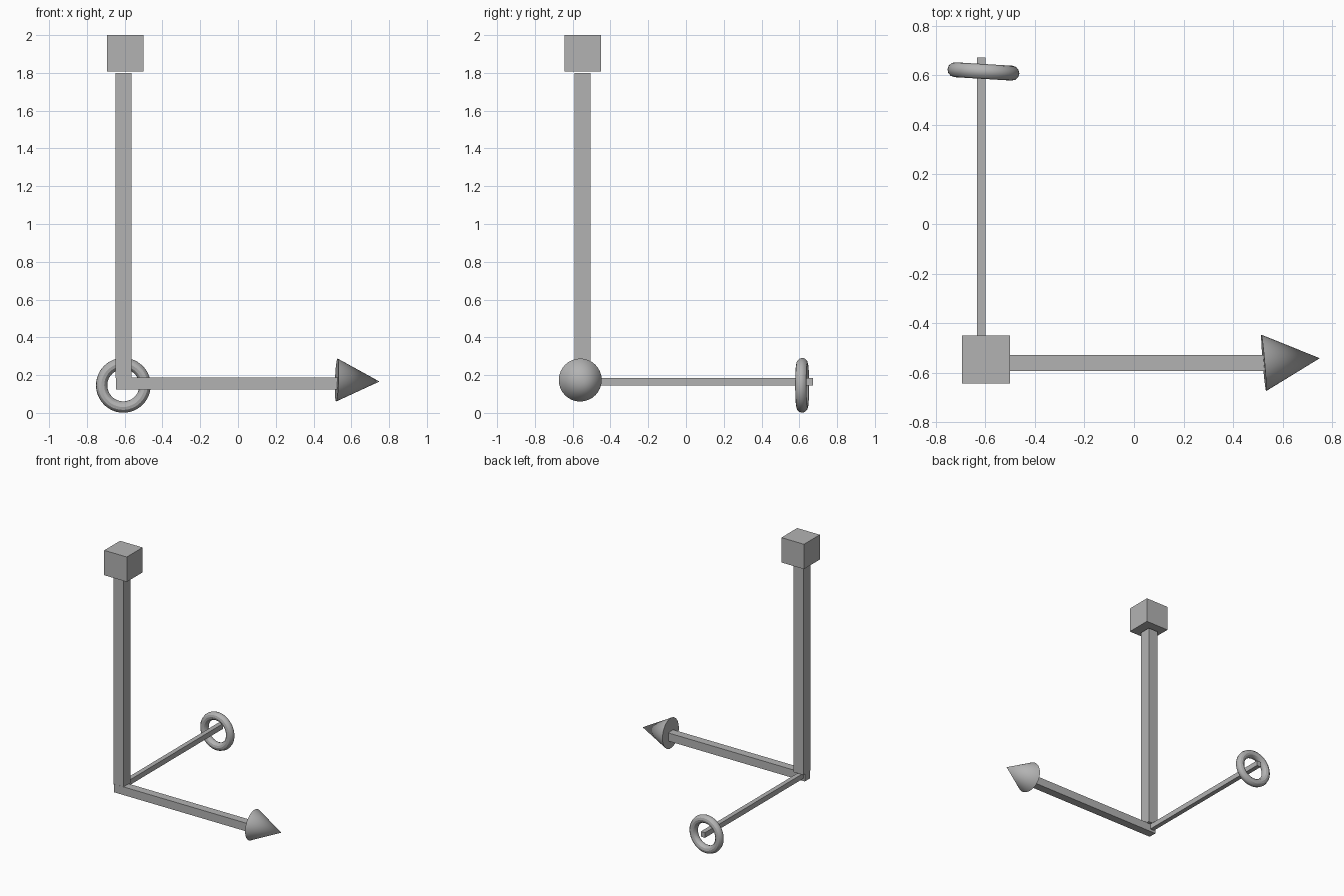
import bpy
from mathutils import Vector

default = bpy.data.objects.get("Cube")
if default:
    bpy.data.objects.remove(default, do_unlink=True)

grey = bpy.data.materials.new("plain grey")
grey.use_nodes = True
grey.diffuse_color = (0.45, 0.45, 0.45, 1)
grey.node_tree.nodes["Principled BSDF"].inputs["Base Color"].default_value = (0.45, 0.45, 0.45, 1)


def finish(name, smooth=False):
    obj = bpy.context.object
    obj.name = name
    obj.data.materials.append(grey)
    if smooth:
        bpy.ops.object.shade_smooth_by_angle()
    return obj


def box(name, low, high):
    """Box spanning two opposite corners."""
    low, high = Vector(low), Vector(high)
    bpy.ops.mesh.primitive_cube_add(size=1, location=(low + high) / 2)
    bpy.context.object.scale = high - low
    bpy.ops.object.transform_apply(location=False, rotation=False, scale=True)
    return finish(name)


# Upright axis with its cube tip
box("upright_post", (-0.648, -0.591, 0.185), (-0.564, -0.506, 1.80))
box("cube_tip", (-0.693, -0.643, 1.808), (-0.5, -0.45, 2.0))

# Sideways and backward axes
box("side_arm", (-0.645, -0.592, 0.125), (0.54, -0.529, 0.188))
box("rear_arm", (-0.633, -0.55, 0.145), (-0.598, 0.672, 0.185))

# Slightly tilted cone tip on the side arm
base, apex = Vector((0.523, -0.56, 0.174)), Vector((0.749, -0.541, 0.166))
axis = apex - base
bpy.ops.mesh.primitive_cone_add(vertices=32, radius1=0.114, radius2=0, depth=axis.length,
                                location=(base + apex) / 2,
                                rotation=axis.to_track_quat('Z', 'Y').to_euler())
finish("cone_tip", smooth=True)

# Slightly turned ring around the rear arm
normal = Vector((0.06, 1, 0))
bpy.ops.mesh.primitive_torus_add(major_segments=48, minor_segments=12,
                                 major_radius=0.115, minor_radius=0.03,
                                 location=(-0.607, 0.615, 0.146),
                                 rotation=normal.to_track_quat('Z', 'Y').to_euler())
finish("ring_tip", smooth=True)
